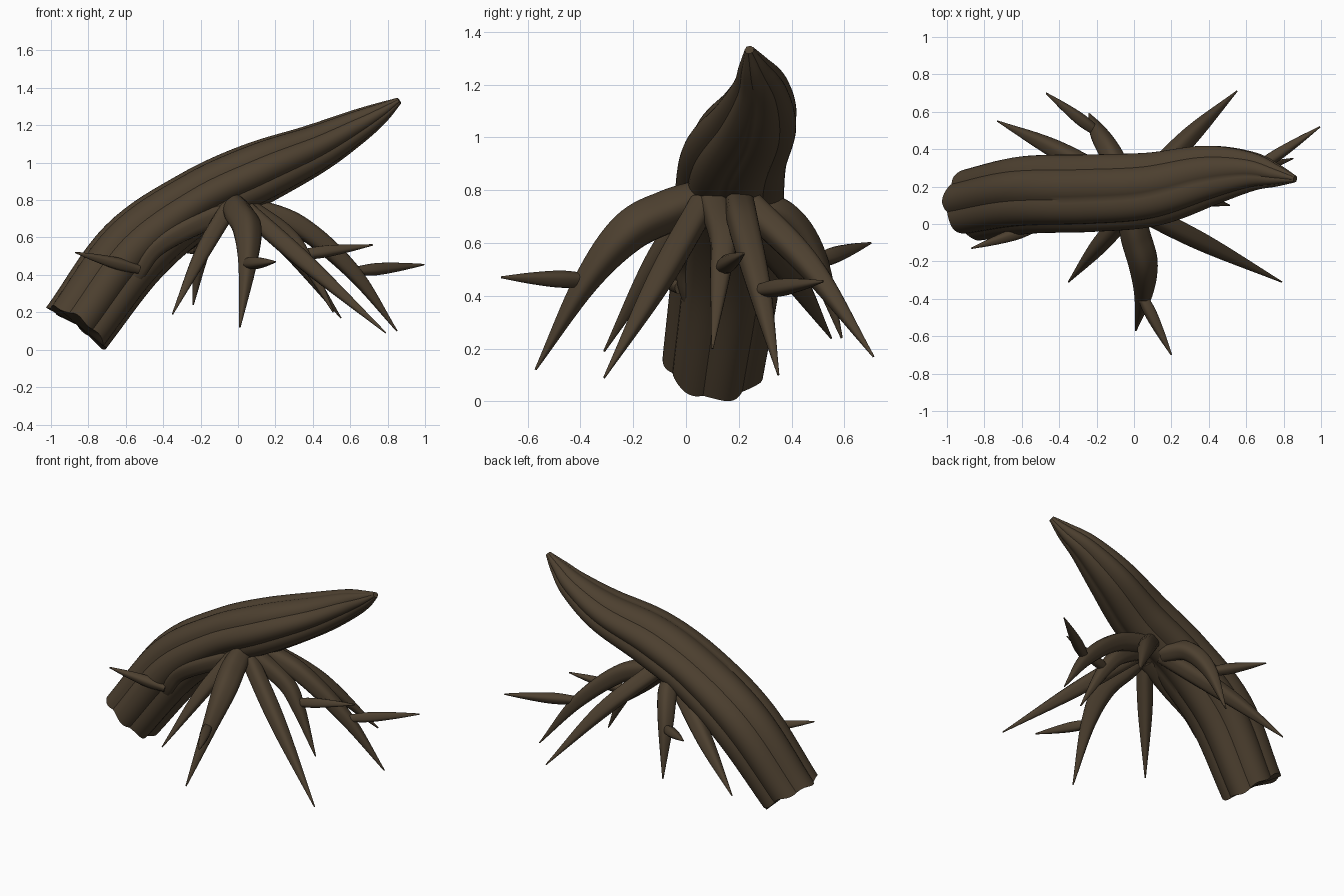
import bpy, bmesh, math
from mathutils import Vector

if "Cube" in bpy.data.objects:
    bpy.data.objects.remove(bpy.data.objects["Cube"])

bark = bpy.data.materials.new("dark bark")
bark.diffuse_color = (0.074, 0.051, 0.029, 1)
bark.use_nodes = True
bark.node_tree.nodes["Principled BSDF"].inputs["Base Color"].default_value = bark.diffuse_color


def spline(keys, steps):
    """Catmull-Rom through rows of (x, y, z, side radius, up radius)."""
    k = [[2 * a - b for a, b in zip(keys[0], keys[1])]] + keys
    k = k + [[2 * a - b for a, b in zip(keys[-1], keys[-2])]]
    rows = []
    for i in range(1, len(k) - 2):
        for s in range(steps):
            t = s / steps
            rows.append([0.5 * (2 * b + (c - a) * t + (2 * a - 5 * b + 4 * c - d) * t * t
                                + (3 * b - a - 3 * c + d) * t ** 3)
                         for a, b, c, d in zip(*k[i - 1:i + 3])])
    return rows + [list(keys[-1])]


def limb(name, keys, sides, steps, flute, ragged=0.0, ref=(0, 1, 0)):
    """Tapered tube along a path; flute(angle) scales the cross-section."""
    rows = spline(keys, steps)
    pts = [Vector(r[:3]) for r in rows]
    bm = bmesh.new()
    rings = []
    side = Vector(ref)
    for i, r in enumerate(rows):
        tan = (pts[min(i + 1, len(pts) - 1)] - pts[max(i - 1, 0)]).normalized()
        side = (side - tan * side.dot(tan)).normalized()
        up = tan.cross(side)
        ring = []
        for j in range(sides):
            a = 2 * math.pi * j / sides
            f = flute(a)
            p = pts[i] + side * math.cos(a) * max(r[3], .003) * f + up * math.sin(a) * max(r[4], .003) * f
            if i == 0 and ragged:
                p += tan * ragged * (math.cos(2 * a) + 0.5 * math.sin(7 * a))
            ring.append(bm.verts.new(p))
        rings.append(ring)
    for a, b in zip(rings, rings[1:]):
        for j in range(sides):
            n = (j + 1) % sides
            bm.faces.new((a[j], a[n], b[n], b[j]))
    # end caps as fans
    for ring, c in ((rings[0][::-1], pts[0]), (rings[-1], pts[-1])):
        m = bm.verts.new(c)
        for j in range(sides):
            bm.faces.new((ring[j], ring[(j + 1) % sides], m))
    bmesh.ops.recalc_face_normals(bm, faces=bm.faces)
    me = bpy.data.meshes.new(name)
    bm.to_mesh(me)
    bm.free()
    me.materials.append(bark)
    ob = bpy.data.objects.new(name, me)
    bpy.context.collection.objects.link(ob)
    bpy.ops.object.select_all(action='DESELECT')
    ob.select_set(True)
    bpy.context.view_layer.objects.active = ob
    bpy.ops.object.shade_smooth_by_angle(angle=math.radians(40))


# leaning fluted trunk, broken at the base and pointed at the top
limb("trunk", [
    [-.855, .105, .13, .195, .195],
    [-.56, .16, .525, .21, .205],
    [-.22, .17, .785, .21, .18],
    [.10, .19, .94, .20, .172],
    [.40, .262, 1.07, .165, .135],
    [.62, .282, 1.185, .11, .095],
    [.76, .26, 1.265, .062, .058],
    [.862, .24, 1.332, .018, .018]], 70, 8,
    lambda a: 0.90 + 0.11 * abs(math.sin(3.5 * a)) ** 0.9, ragged=0.016)


def root_flute(a):
    return 0.96 + 0.06 * math.sin(4 * a)


# roots: path points with radius
roots = {
    "root_front": [(-.02, .06, .77, .07), (.01, -.07, .72, .08), (.05, -.22, .64, .077),
                   (.05, -.38, .45, .048), (.01, -.57, .12, .004)],
    "root_front_left": [(-.05, .04, .76, .052), (-.19, -.12, .52, .045), (-.35, -.31, .19, .004)],
    "root_front_right": [(.05, .06, .74, .055), (.37, -.10, .46, .05), (.79, -.31, .09, .004)],
    "root_right": [(.07, .20, .76, .06), (.33, .22, .66, .06), (.61, .28, .42, .045), (.85, .35, .10, .004)],
    "root_inner_right": [(.03, .10, .77, .06), (.25, .14, .62, .055), (.36, .13, .48, .042), (.51, .10, .20, .004)],
    "root_back_right": [(.06, .22, .76, .06), (.30, .47, .51, .05), (.55, .71, .17, .004)],
    "root_back": [(-.05, .22, .73, .06), (-.12, .37, .70, .06), (-.19, .49, .54, .046), (-.24, .59, .24, .004)],
    "root_back_left": [(-.06, .20, .73, .06), (-.42, .40, .48, .05), (-.73, .55, .24, .004)],
    "root_left": [(-.05, .07, .75, .07), (-.28, .02, .65, .065), (-.45, .01, .54, .055),
                  (-.54, .02, .40, .042), (-.64, .08, .20, .004)],
}
for name, path in roots.items():
    limb(name, [[x, y, z, r, r] for x, y, z, r in path], 20, 8, root_flute,
         ref=(.3, .2, .9) if name == "root_left" else (.35, .9, .1))

# thin side shoots: start and tip
shoots = {
    "shoot_front": ((.035, -.37, .46), (.20, -.70, .47)),
    "shoot_right": ((.63, .28, .42), (.995, .52, .455)),
    "shoot_inner_right": ((.32, .13, .505), (.72, .22, .56)),
    "shoot_back": ((-.195, .49, .53), (-.47, .70, .60)),
    "shoot_left": ((-.53, -.02, .43), (-.87, -.13, .52)),
}
for name, (a, b) in shoots.items():
    a, b = Vector(a), Vector(b)
    keys = []
    for t, r in ((0, .025), (.3, .034), (.65, .023), (1, .004)):
        keys.append([*a.lerp(b, t), r, r])
    limb(name, keys, 16, 5, root_flute, ref=(0, 0, 1))
